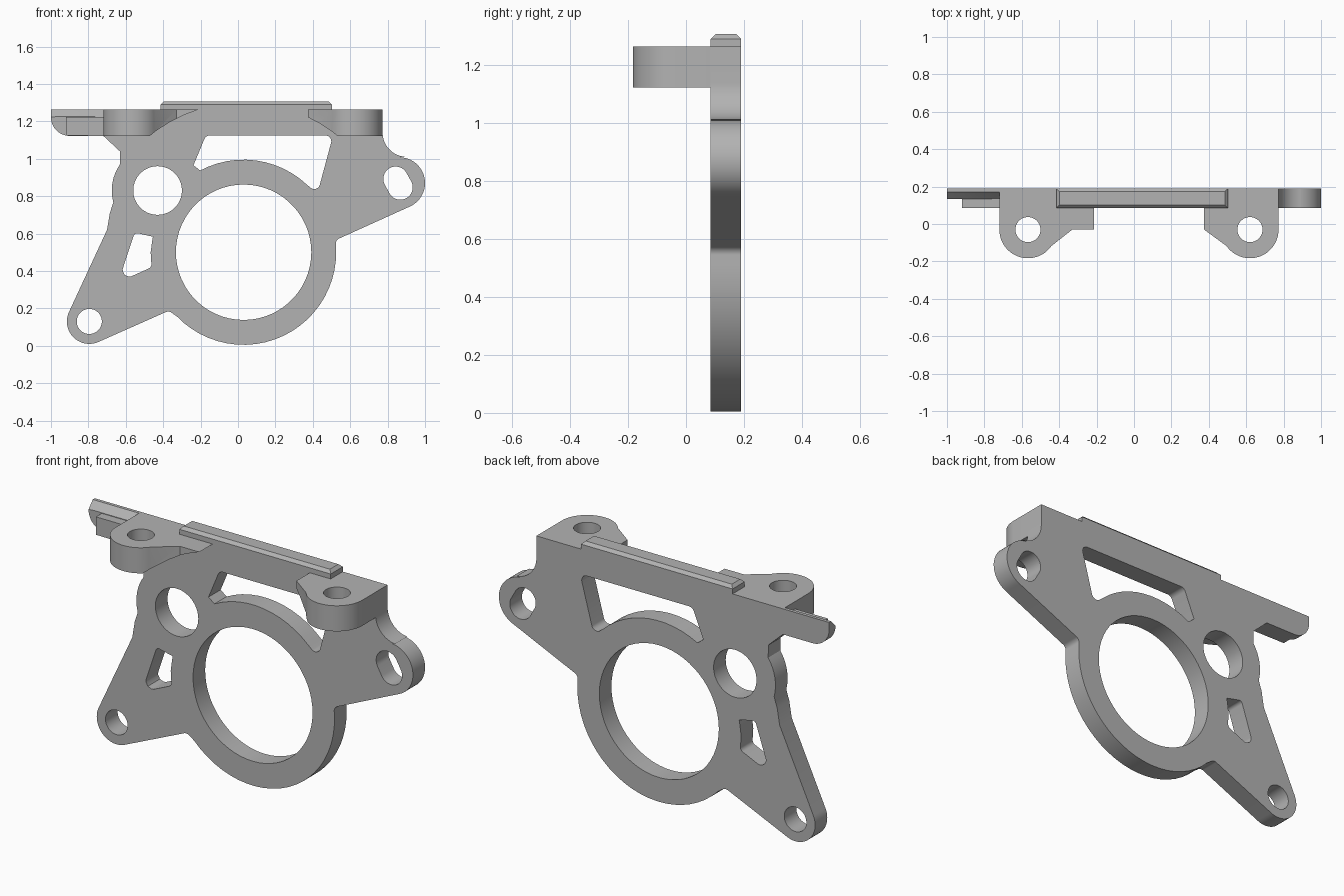
import bpy, bmesh
from math import sin, cos, tan, radians, pi
from mathutils import Vector

if "Cube" in bpy.data.objects:
    bpy.data.objects.remove(bpy.data.objects["Cube"], do_unlink=True)

grey = bpy.data.materials.new("machined grey")
grey.use_nodes = True
colour = (0.45, 0.45, 0.45, 1)
grey.diffuse_color = colour
grey.node_tree.nodes["Principled BSDF"].inputs["Base Color"].default_value = colour

FRONT, BACK, TOP, UNDER = 0.085, 0.19, 1.262, 1.122
RING = (0.03, 0.5)


def arc(centre, r, a, b):
    """Points along a circular arc, angles in degrees."""
    n = max(3, round(abs(b - a) / 6))
    return [(centre[0] + r * cos(radians(a + (b - a) * i / n)),
             centre[1] + r * sin(radians(a + (b - a) * i / n))) for i in range(n + 1)]


def circle(centre, r):
    return arc(centre, r, 0, 360)[:-1]


def fillet(points):
    """Round each corner that carries a radius as third value."""
    out = []
    for i, p in enumerate(points):
        if len(p) == 2:
            out.append(p)
            continue
        c = Vector(p[:2])
        u = (Vector(points[i - 1][:2]) - c).normalized()
        v = (Vector(points[(i + 1) % len(points)][:2]) - c).normalized()
        t = p[2] / tan(u.angle(v) / 2)
        a, b = c + u * t, c + v * t
        centre = c + (u + v).normalized() * (p[2] / sin(u.angle(v) / 2))
        for k in range(7):
            d = (a - centre).lerp(b - centre, k / 6).normalized() * p[2]
            out.append(tuple(centre + d))
    return out


def finish(name, bm):
    mesh = bpy.data.meshes.new(name)
    bmesh.ops.recalc_face_normals(bm, faces=bm.faces[:])
    bm.to_mesh(mesh)
    bm.free()
    mesh.materials.append(grey)
    obj = bpy.data.objects.new(name, mesh)
    bpy.context.collection.objects.link(obj)
    return obj


def extrude(loops, lo, hi, upright=True):
    """Fill closed loops (first outer, rest holes) and extrude along y or z."""
    bm = bmesh.new()
    for loop in loops:
        vs = [bm.verts.new((p[0], lo, p[1]) if upright else (p[0], p[1], lo)) for p in loop]
        for i, v in enumerate(vs):
            bm.edges.new((vs[i - 1], v))
    axis = Vector((0, 1, 0)) if upright else Vector((0, 0, 1))
    bmesh.ops.triangle_fill(bm, use_beauty=True, edges=bm.edges[:], normal=axis)
    new = bmesh.ops.extrude_face_region(bm, geom=bm.faces[:], use_keep_orig=True)["geom"]
    bmesh.ops.translate(bm, vec=axis * (hi - lo),
                        verts=[g for g in new if isinstance(g, bmesh.types.BMVert)])
    return bm


# Main plate: foot, ring, side lobe, straight top edge and left shoulder
foot, lobe, port = (-0.795, 0.13), (0.862, 0.87), (-0.43, 0.83)
outline = fillet(
    arc(foot, 0.12, 155, 294) + [(-0.37, 0.187, 0.03)]
    + arc(RING, 0.495, 224, 361) + [(0.522, 0.565, 0.03)]
    + arc(lobe, 0.138, 293, 447) + arc((0.903, 1.14), 0.13, 265, 180)
    + [(0.773, TOP), (-0.72, TOP), (-0.72, UNDER), (-0.632, 1.04)]
    + arc(port, 0.245, 145, 195) + [(-0.685, 0.71), (-0.70, 0.62)])

# Openings through the plate
window = fillet(
    arc(RING, 0.495, 47, 118) + [(-0.238, 0.965), (-0.172, 1.124, 0.03),
                                 (0.508, 1.124, 0.03), (0.425, 0.815, 0.03)])
pocket = fillet([(-0.455, 0.583), (-0.552, 0.605, 0.02), (-0.64, 0.34, 0.035),
                 (-0.462, 0.42, 0.025), (-0.467, 0.5), (-0.459, 0.56)])
slot = arc((0.843, 0.892), 0.066, 28, 208) + arc((0.868, 0.847), 0.066, 208, 388)
holes = [circle(RING, 0.362), circle(foot, 0.067), circle(port, 0.13), window, pocket, slot]
parts = [finish("main_plate", extrude([outline] + holes, FRONT, BACK))]

# Left wing with rounded end and chamfered front top edge
wing = extrude([[(-0.72, UNDER), (-0.72, TOP), (-1, TOP)]
                + arc((-0.9, UNDER + 0.1), 0.1, 180, 270)], 0.135, BACK)
edge = [e for e in wing.edges
        if all(v.co.z > TOP - 0.001 and v.co.y < 0.136 for v in e.verts)]
bmesh.ops.bevel(wing, geom=edge, offset=0.037, segments=1, affect='EDGES')
parts.append(finish("left_wing", wing))
ledge = [(-0.72, UNDER), (-0.72, 1.222), (-0.92, 1.222), (-0.92, UNDER + 0.002)]
parts.append(finish("wing_ledge", extrude([ledge], FRONT, 0.135)))

# Mounting bosses, relieved underneath by a cylinder around the ring axis
cutter = finish("relief_cutter", extrude([circle(RING, 0.8)], -0.4, 0.4))
cutter.hide_render = True
left_c, right_c = (-0.567, -0.03), (0.62, -0.03)
bosses = {
    "left_boss": (left_c, [(-0.72, FRONT)] + arc(left_c, 0.153, 180, 325)
                  + [(-0.33, -0.03), (-0.2, -0.03), (-0.2, FRONT)]),
    "right_boss": (right_c, [(0.375, FRONT), (0.375, -0.03)]
                   + arc(right_c, 0.153, 215, 360) + [(0.773, FRONT)]),
}
for name, (centre, shape) in bosses.items():
    boss = finish(name, extrude([shape, circle(centre, 0.067)], UNDER, TOP, upright=False))
    mod = boss.modifiers.new("relief", 'BOOLEAN')
    mod.operation, mod.solver, mod.object = 'DIFFERENCE', 'EXACT', cutter
    bpy.context.view_layer.objects.active = boss
    bpy.ops.object.modifier_apply(modifier=mod.name)
    parts.append(boss)
bpy.data.objects.remove(cutter, do_unlink=True)

# Top rail with chamfered upper edges
rail = extrude([[(-0.415, TOP), (0.502, TOP), (0.502, 1.305), (-0.415, 1.305)]], FRONT, BACK)
rim = [e for e in rail.edges if all(v.co.z > 1.3 for v in e.verts) and len(e.link_faces) == 2
       and e.calc_face_angle() > 1]
bmesh.ops.bevel(rail, geom=rim, offset=0.016, segments=1, affect='EDGES')
parts.append(finish("top_rail", rail))

# Smooth round walls, sharp edges kept
bpy.ops.object.select_all(action='DESELECT')
for obj in parts:
    obj.select_set(True)
bpy.context.view_layer.objects.active = parts[0]
bpy.ops.object.shade_smooth_by_angle(angle=pi / 6)
